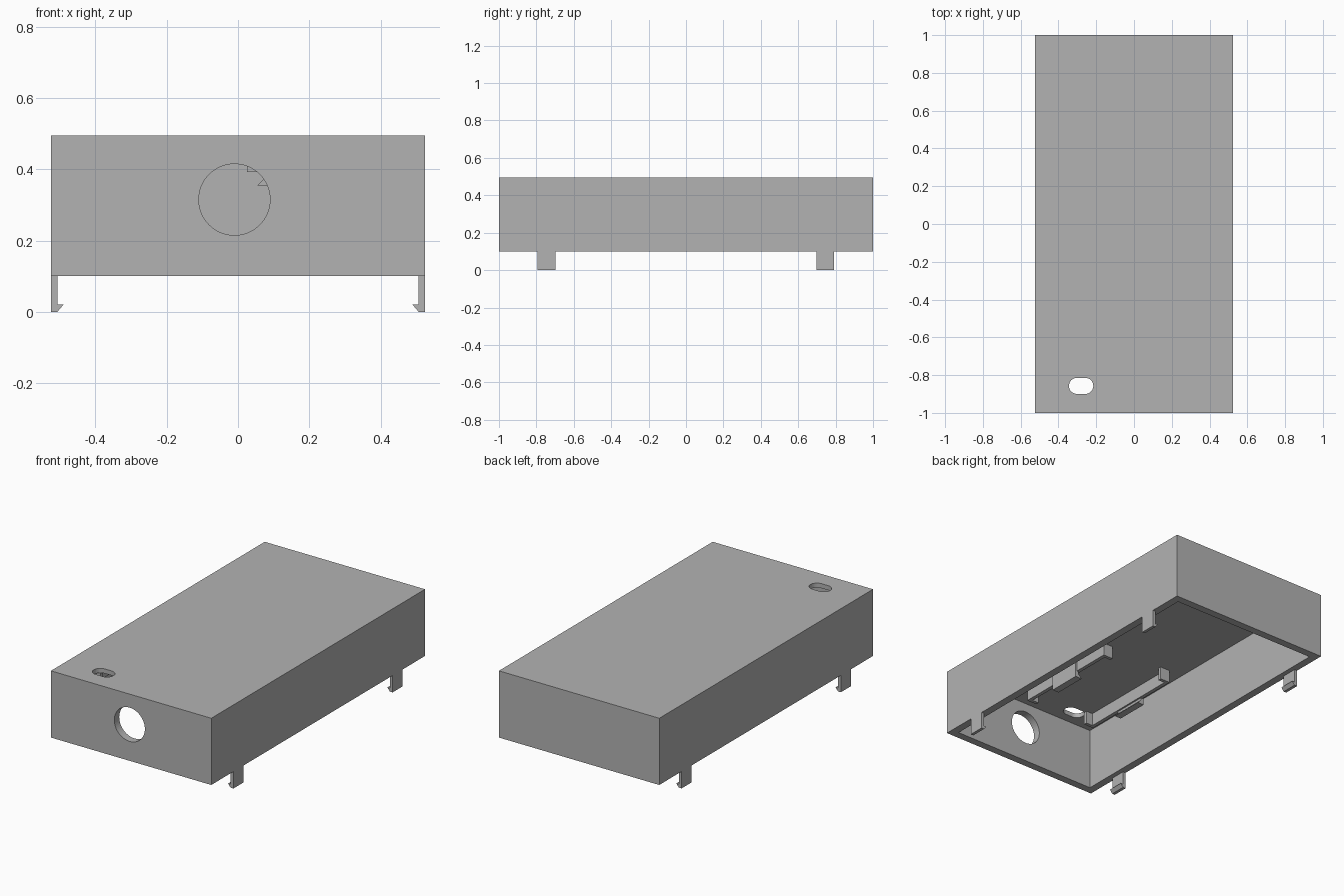
import bpy
import bmesh
import math
from mathutils import Vector

cube = bpy.data.objects.get("Cube")
if cube:
    bpy.data.objects.remove(cube, do_unlink=True)

grey = bpy.data.materials.new("plain_grey")
grey.use_nodes = True
colour = (0.45, 0.45, 0.45, 1)
grey.diffuse_color = colour
grey.node_tree.nodes["Principled BSDF"].inputs["Base Color"].default_value = colour


def prism(name, points, direction):
    """Extrude a closed polygon along a direction."""
    bm = bmesh.new()
    face = bm.faces.new([bm.verts.new(p) for p in points])
    new = bmesh.ops.extrude_face_region(bm, geom=[face])["geom"]
    bmesh.ops.translate(bm, vec=Vector(direction),
                        verts=[v for v in new if isinstance(v, bmesh.types.BMVert)])
    bmesh.ops.recalc_face_normals(bm, faces=bm.faces)
    mesh = bpy.data.meshes.new(name)
    bm.to_mesh(mesh)
    bm.free()
    mesh.materials.append(grey)
    obj = bpy.data.objects.new(name, mesh)
    bpy.context.collection.objects.link(obj)
    return obj


def box(name, x, y, z):
    base = [(x[0], y[0], z[0]), (x[1], y[0], z[0]), (x[1], y[1], z[0]), (x[0], y[1], z[0])]
    return prism(name, base, (0, 0, z[1] - z[0]))


def cut(target, cutter):
    cutter.hide_render = True
    mod = target.modifiers.new("cut", "BOOLEAN")
    mod.operation = "DIFFERENCE"
    mod.solver = "EXACT"
    mod.object = cutter
    bpy.context.view_layer.objects.active = target
    bpy.ops.object.modifier_apply(modifier=mod.name)
    bpy.data.objects.remove(cutter, do_unlink=True)


def arc(cx, cy, r, start, end, n):
    angles = [math.radians(start + (end - start) * i / n) for i in range(n + 1)]
    return [(cx + r * math.cos(a), cy + r * math.sin(a)) for a in angles]


# Open-bottomed case
W, L, RIM, TOP = 0.525, 1.0, 0.1, 0.495
WALL, CEILING = 0.046, 0.468
case = box("case", (-W, W), (-L, L), (RIM, TOP))
cut(case, box("cavity", (WALL - W, W - WALL), (WALL - L, L - WALL), (0, CEILING)))

# Round front opening
ring = arc(-0.01, 0.315, 0.1, 0, 360, 64)[:-1]
cut(case, prism("front_opening", [(x, -1.1, z) for x, z in ring], (0, 0.2, 0)))

# Rounded slot in the top
r = 0.0425
slot = arc(-0.258, -0.857, r, -90, 90, 16) + arc(-0.302, -0.857, r, 90, 270, 16)
cut(case, prism("top_slot", [(x, y, 0.4) for x, y in slot], (0, 0, 0.2)))

# Four hooked clips on the rim
clip = [(W, RIM + 0.005), (W, 0), (0.507, 0), (0.49, 0.02), (0.507, 0.02), (0.507, RIM + 0.005)]
for side, s in (("left", 1), ("right", -1)):
    for end, y in (("front", -0.793), ("back", 0.697)):
        prism(f"{end}_{side}_clip", [(s * x, y, z) for x, z in clip], (0, 0.094, 0))

# Two board holders under the ceiling, mirrored about the board centre
MID, ROOF, LOW = -0.15, CEILING + 0.005, 0.392
FRONT, BACK, THICK = -0.82, -0.155, 0.02
plan = [(0.24, FRONT), (0.24, BACK), (0.175, BACK), (0.175, BACK - THICK),
        (0.218, BACK - THICK), (0.218, FRONT + THICK), (0.175, FRONT + THICK), (0.175, FRONT)]
hook = [(0.248, ROOF), (0.248, 0.355), (0.205, 0.355), (0.228, 0.378), (0.228, ROOF)]
for side, s in (("left", 1), ("right", -1)):
    prism(f"{side}_board_rail", [(MID + s * x, y, LOW) for x, y in plan], (0, 0, ROOF - LOW))
    prism(f"{side}_board_hook", [(MID + s * x, -0.59, z) for x, z in hook], (0, 0.2, 0))
